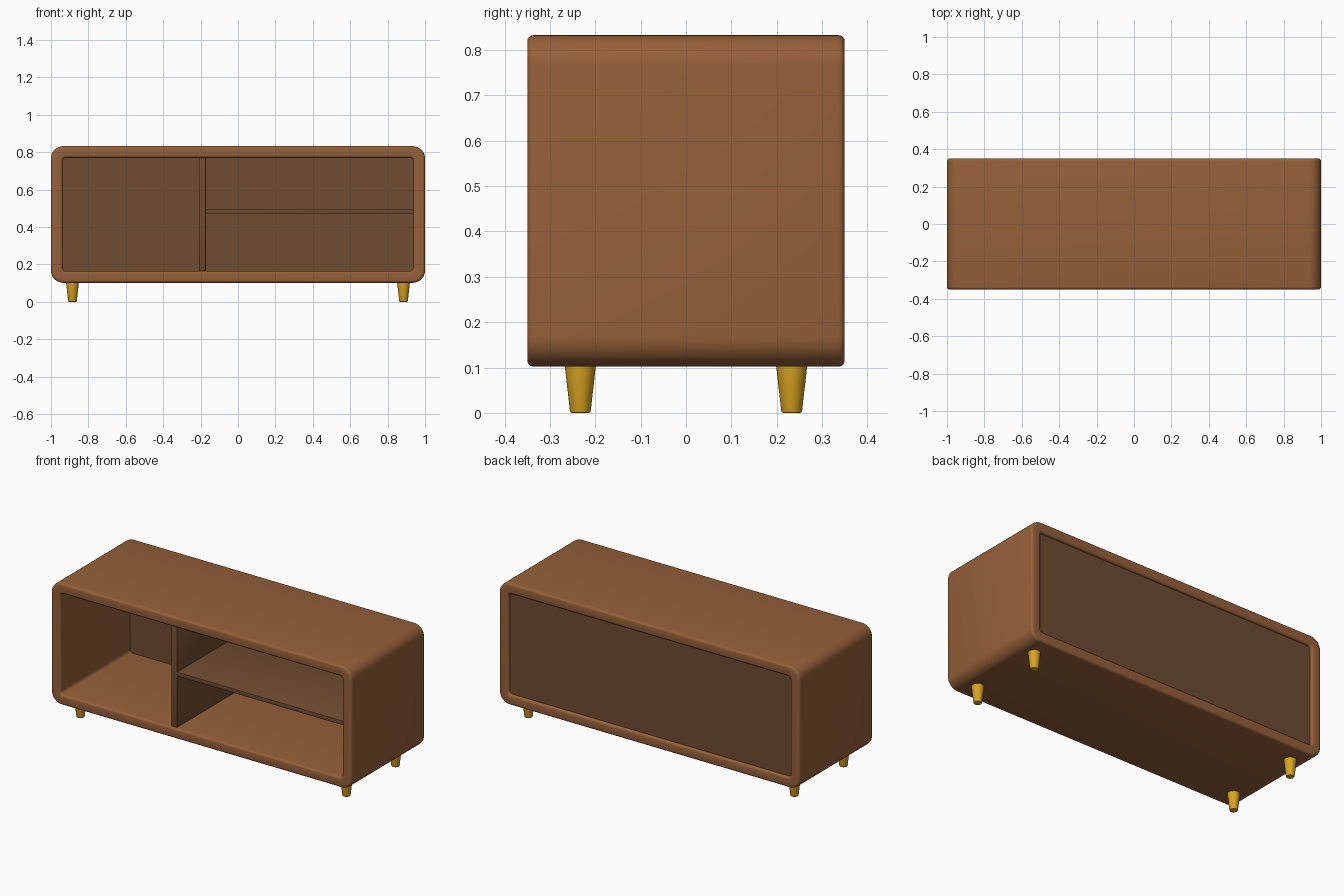
import bpy, bmesh, math
from mathutils import Vector

cube = bpy.data.objects.get("Cube")
if cube:
    bpy.data.objects.remove(cube, do_unlink=True)

HALF_W, HALF_D, BASE, TOP = 1.0, 0.35, 0.102, 0.833
MID, HALF_H = (BASE + TOP) / 2, (TOP - BASE) / 2
WALL, EDGE = 0.0625, 0.014


def material(name, color):
    mat = bpy.data.materials.new(name)
    mat.use_nodes = True
    mat.diffuse_color = (*color, 1)
    mat.node_tree.nodes["Principled BSDF"].inputs["Base Color"].default_value = (*color, 1)
    return mat


wood = material("warm wood", (0.305, 0.117, 0.041))
dark_wood = material("dark wood", (0.162, 0.072, 0.031))
brass = material("golden brass", (0.70, 0.376, 0.015))


def finish(bm, name, mat):
    bmesh.ops.recalc_face_normals(bm, faces=bm.faces[:])
    mesh = bpy.data.meshes.new(name)
    bm.to_mesh(mesh)
    bm.free()
    mesh.materials.append(mat)
    obj = bpy.data.objects.new(name, mesh)
    bpy.context.collection.objects.link(obj)
    bpy.ops.object.select_all(action="DESELECT")
    obj.select_set(True)
    bpy.context.view_layer.objects.active = obj
    bpy.ops.object.shade_smooth_by_angle(angle=math.radians(35))
    return obj


def rounded_rect(half_w, half_h, radius, steps=8):
    """Outline points, counter-clockwise, with rounded corners."""
    points = []
    for quarter, (sx, sy) in enumerate([(1, 1), (-1, 1), (-1, -1), (1, -1)]):
        for i in range(steps + 1):
            a = (quarter + i / steps) * math.pi / 2
            points.append((sx * (half_w - radius) + radius * math.cos(a),
                           sy * (half_h - radius) + radius * math.sin(a)))
    return points


def loft(bm, rings, closed):
    """Skin neighbouring rings with quads."""
    loops = [[bm.verts.new(p) for p in ring] for ring in rings]
    pairs = list(zip(loops, loops[1:]))
    if closed:
        pairs.append((loops[-1], loops[0]))
    else:
        bm.faces.new(loops[0])
        bm.faces.new(loops[-1])
    n = len(loops[0])
    for a, b in pairs:
        for i in range(n):
            j = (i + 1) % n
            bm.faces.new((a[i], a[j], b[j], b[i]))


def board(name, low, high, mat, bevel=0.0):
    low, high = Vector(low), Vector(high)
    bm = bmesh.new()
    bmesh.ops.create_cube(bm, size=1)
    bmesh.ops.scale(bm, vec=high - low, verts=bm.verts[:])
    bmesh.ops.translate(bm, vec=(low + high) / 2, verts=bm.verts[:])
    if bevel:
        bmesh.ops.bevel(bm, geom=bm.edges[:], offset=bevel, segments=2,
                        profile=0.5, affect="EDGES")
    return finish(bm, name, mat)


# Cabinet shell: a soft-edged wall section swept around a rounded rectangle
bm = bmesh.new()
rings = []
for across, y in rounded_rect(WALL / 2, HALF_D, EDGE, steps=4):
    inset = WALL / 2 - across
    rings.append([(x, y, MID + z) for x, z in rounded_rect(
        HALF_W - inset, HALF_H - inset, 0.066 - 0.75 * inset)])
loft(bm, rings, closed=True)
finish(bm, "cabinet_shell", wood)

# Back panel, set slightly into the shell
IN_X, IN_LOW, IN_TOP = HALF_W - WALL, BASE + WALL, TOP - WALL
bm = bmesh.new()
outline = rounded_rect(IN_X + 0.004, IN_TOP - MID + 0.004, 0.02)
loft(bm, [[(x, y, MID + z) for x, z in outline] for y in (0.312, 0.334)], closed=False)
finish(bm, "back_panel", dark_wood)

# Divider and shelf
board("divider", (-0.208, -0.335, IN_LOW - 0.002), (-0.172, 0.315, IN_TOP + 0.002),
      dark_wood, 0.002)
board("shelf", (-0.175, -0.333, 0.472), (IN_X + 0.002, 0.315, 0.497), dark_wood, 0.002)

# Tapered legs
PROFILE = [(0.0185, 0.0), (0.0215, 0.001), (0.023, 0.005), (0.0345, BASE + 0.004)]
for x_side, x in (("right", -0.885), ("left", 0.885)):
    for y_side, y in (("front", -0.233), ("back", 0.233)):
        bm = bmesh.new()
        loft(bm, [[(x + r * math.cos(i * math.pi / 16), y + r * math.sin(i * math.pi / 16), z)
                   for i in range(32)] for r, z in PROFILE], closed=False)
        finish(bm, f"{y_side}_{x_side}_leg", brass)
